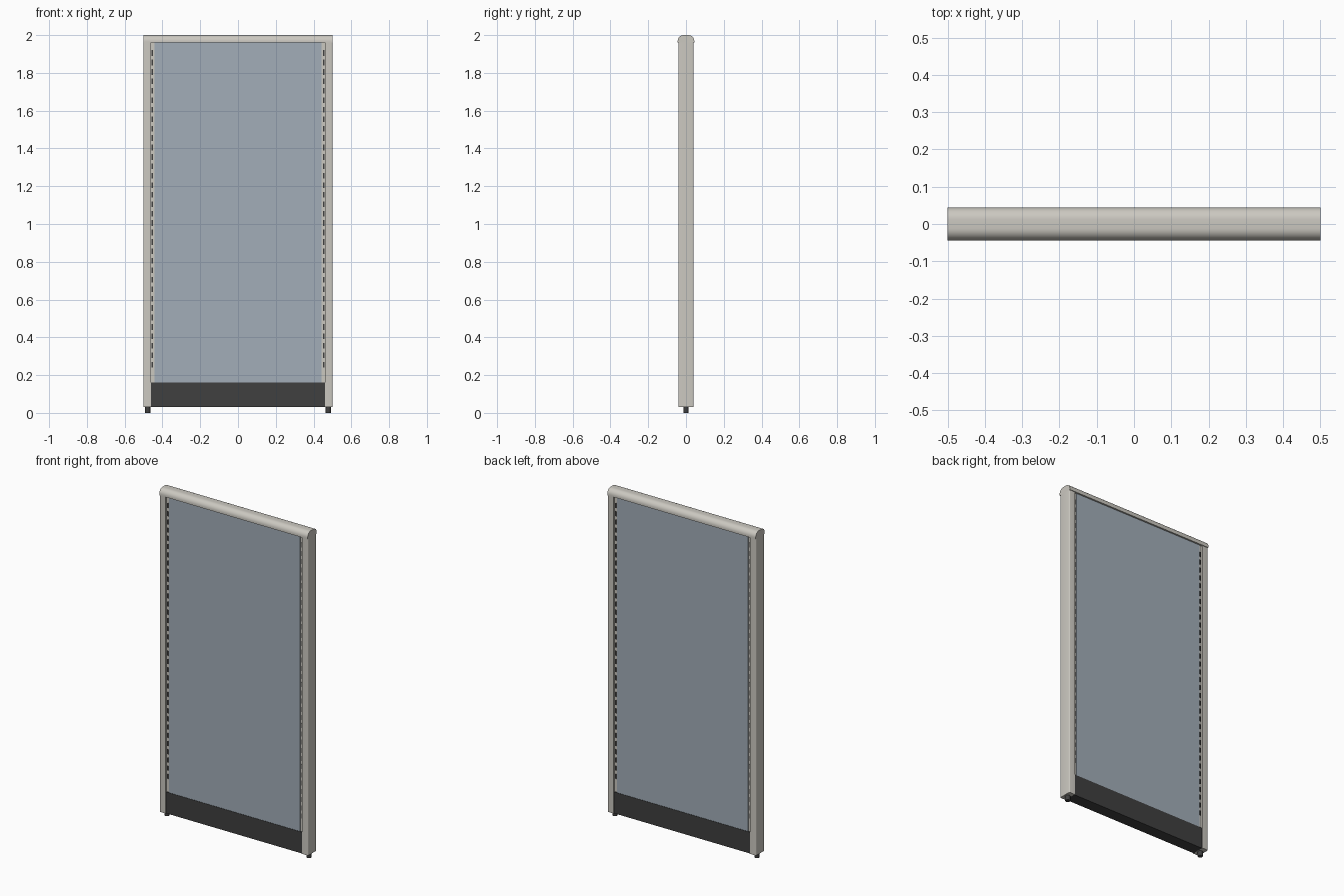
import bpy, bmesh, math

if "Cube" in bpy.data.objects:
    bpy.data.objects.remove(bpy.data.objects["Cube"])


def material(name, rgb):
    m = bpy.data.materials.new(name)
    m.diffuse_color = (*rgb, 1)
    m.use_nodes = True
    m.node_tree.nodes["Principled BSDF"].inputs["Base Color"].default_value = m.diffuse_color
    return m


FRAME = material("warm_grey_metal", (0.60, 0.58, 0.53))
FABRIC = material("blue_grey_fabric", (0.36, 0.42, 0.48))
DARK = material("dark_plastic", (0.05, 0.05, 0.05))


def finish(name, bm, mat, smooth=False):
    bmesh.ops.recalc_face_normals(bm, faces=bm.faces[:])
    me = bpy.data.meshes.new(name)
    bm.to_mesh(me)
    bm.free()
    me.materials.append(mat)
    ob = bpy.data.objects.new(name, me)
    bpy.context.collection.objects.link(ob)
    if smooth:
        bpy.ops.object.select_all(action='DESELECT')
        ob.select_set(True)
        bpy.context.view_layer.objects.active = ob
        bpy.ops.object.shade_smooth_by_angle(angle=math.radians(35))
    return ob


def add_box(bm, x, y, z):
    """Add a box from (min, max) ranges."""
    vs = bmesh.ops.create_cube(bm, size=1)["verts"]
    for v in vs:
        v.co = [(a + b) / 2 + c * (b - a) for c, (a, b) in zip(v.co, (x, y, z))]


def box(name, x, y, z, mat):
    bm = bmesh.new()
    add_box(bm, x, y, z)
    return finish(name, bm, mat)


def prism(name, points, offset, mat):
    """Extrude a closed profile along an offset."""
    bm = bmesh.new()
    face = bm.faces.new([bm.verts.new(p) for p in points])
    ext = bmesh.ops.extrude_face_region(bm, geom=[face])["geom"]
    bmesh.ops.translate(bm, vec=offset, verts=[e for e in ext if isinstance(e, bmesh.types.BMVert)])
    return finish(name, bm, mat, True)


def arc(cx, cy, r, start, end, n=8):
    return [(cx + r * math.cos(math.radians(start + (end - start) * i / n)),
             cy + r * math.sin(math.radians(start + (end - start) * i / n))) for i in range(n + 1)]


# Rounded top cap
R = 0.032
cap = [(-0.044, 1.96), (0.044, 1.96)] + arc(0.044 - R, 2 - R, R, 0, 90) + arc(R - 0.044, 2 - R, R, 90, 180)
prism("top_cap", [(-0.5, y, z) for y, z in cap], (1, 0, 0), FRAME)

# Fabric panel and kick plate
box("fabric_panel", (-0.443, 0.443), (-0.034, 0.034), (0.16, 1.96), FABRIC)
box("kick_plate", (-0.462, 0.462), (-0.036, 0.036), (0.03, 0.16), DARK)

for side, s in (("left", -1), ("right", 1)):
    # End post with rounded outer corners
    r = 0.006
    post = ([(0.46, -0.04)] + arc(0.5 - r, -0.04 + r, r, -90, 0, 4)
            + arc(0.5 - r, 0.04 - r, r, 0, 90, 4) + [(0.46, 0.04)])
    prism(side + "_post", [(s * x, y, 0.03) for x, y in post], (0, 0, 1.93), FRAME)

    # Strip carrying the bracket slots
    box(side + "_slot_strip", sorted((s * 0.438, s * 0.462)), (-0.03, 0.03), (0.16, 1.96), FRAME)
    bm = bmesh.new()
    for i in range(34):
        z = 0.24 + i * 0.05
        for y in (-0.03, 0.03):
            add_box(bm, sorted((s * 0.449, s * 0.457)), (y - 0.0008, y + 0.0008), (z, z + 0.03))
    finish(side + "_bracket_slots", bm, DARK)

    # Levelling foot
    bm = bmesh.new()
    bmesh.ops.create_cone(bm, cap_ends=True, segments=24, radius1=0.014, radius2=0.014, depth=0.035)
    bmesh.ops.translate(bm, vec=(s * 0.478, 0, 0.0175), verts=bm.verts[:])
    finish(side + "_levelling_foot", bm, DARK, True)
